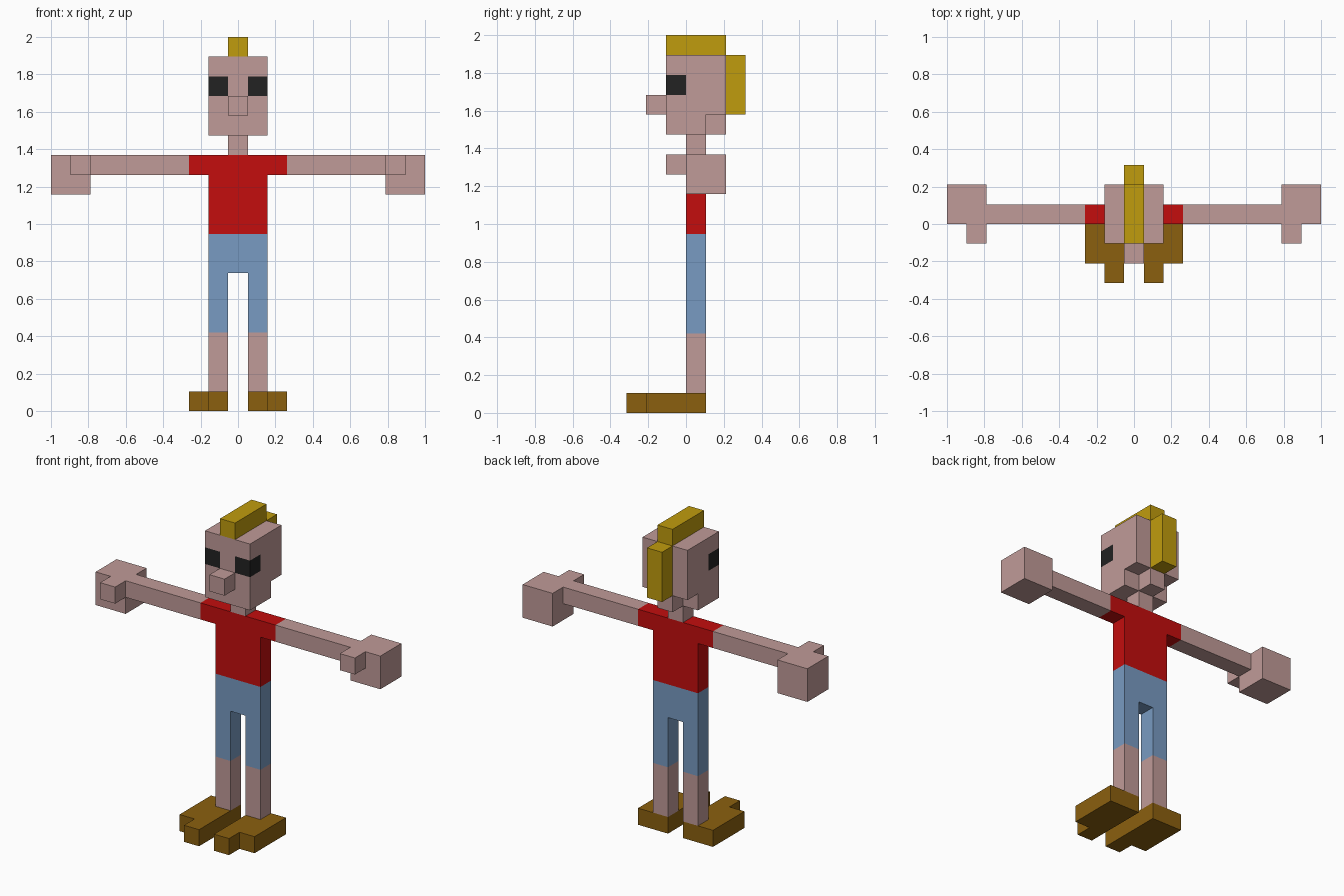
import bpy
import bmesh
from mathutils import Vector

cube = bpy.data.objects.get("Cube")
if cube:
    bpy.data.objects.remove(cube)

U = 2 / 19  # edge length of one block


def linear(c):
    c /= 255
    return c / 12.92 if c <= 0.04045 else ((c + 0.055) / 1.055) ** 2.4


def material(name, *rgb):
    mat = bpy.data.materials.new(name)
    colour = [linear(c) for c in rgb] + [1]
    mat.use_nodes = True
    mat.diffuse_color = colour
    bsdf = next(n for n in mat.node_tree.nodes if n.type == 'BSDF_PRINCIPLED')
    bsdf.inputs["Base Color"].default_value = colour
    bsdf.inputs["Roughness"].default_value = 0.8
    return mat


SKIN = material("skin", 192, 155, 152)
RED = material("red shirt", 195, 13, 13)
BLUE = material("blue denim", 120, 155, 194)
BROWN = material("brown leather", 139, 96, 15)
BLOND = material("blond hair", 192, 156, 13)
BLACK = material("eye black", 34, 34, 34)

cells = {}  # block position -> (part name, material)


def fill(part, mat, xs, ys, zs):
    """Fill a box of blocks; each range is (first, last), inclusive."""
    for x in range(xs[0], xs[1] + 1):
        for y in range(ys[0], ys[1] + 1):
            for z in range(zs[0], zs[1] + 1):
                cells[x, y, z] = (part, mat)


def fill_pair(part, mat, xs, ys, zs):
    """Fill a box on the left (+x) and its mirror image on the right."""
    fill("left_" + part, mat, xs, ys, zs)
    fill("right_" + part, mat, (-xs[1], -xs[0]), ys, zs)


# Shoes with an inner toe block
fill_pair("shoe", BROWN, (1, 2), (-2, 0), (0, 0))
fill_pair("shoe", BROWN, (1, 1), (-3, -3), (0, 0))

# Bare shins and cropped trousers
fill_pair("shin", SKIN, (1, 1), (0, 0), (1, 3))
for side in (-1, 1):
    fill("trousers", BLUE, (side, side), (0, 0), (4, 6))
fill("trousers", BLUE, (-1, 1), (0, 0), (7, 8))

# Shirt with short sleeves
fill("shirt", RED, (-1, 1), (0, 0), (9, 12))
fill("shirt", RED, (-2, 2), (0, 0), (12, 12))

# Outstretched arms, hands and thumbs
fill_pair("arm", SKIN, (3, 7), (0, 0), (12, 12))
fill_pair("hand", SKIN, (8, 9), (0, 1), (11, 12))
fill_pair("hand", SKIN, (8, 8), (-1, -1), (12, 12))

# Neck, jaw, nape, skull, nose
fill("neck", SKIN, (0, 0), (0, 0), (13, 13))
fill("head", SKIN, (-1, 1), (-1, 0), (14, 14))
fill("head", SKIN, (0, 0), (1, 1), (14, 14))
fill("head", SKIN, (-1, 1), (-1, 1), (15, 17))
fill("head", SKIN, (0, 0), (-2, -2), (15, 15))

# Eyes wrap the front corners of the head
for side in (-1, 1):
    fill("head", BLACK, (side, side), (-1, -1), (16, 16))

# Crest of hair over the top and down the back
fill("hair", BLOND, (0, 0), (-1, 1), (18, 18))
fill("hair", BLOND, (0, 0), (2, 2), (15, 17))


def build(part):
    """Make one part from the outer faces of its blocks."""
    mesh = bpy.data.meshes.new(part)
    bm = bmesh.new()
    mats = []
    for pos, (owner, mat) in cells.items():
        if owner != part:
            continue
        if mat not in mats:
            mats.append(mat)
            mesh.materials.append(mat)
        centre = Vector(pos) + Vector((0, 0.5, 0.5))
        for axis in range(3):
            for sign in (-1, 1):
                near = list(pos)
                near[axis] += sign
                if tuple(near) in cells:
                    continue
                n, a, b = Vector(), Vector(), Vector()
                n[axis] = sign / 2
                a[(axis + 1) % 3] = 0.5
                b[(axis + 2) % 3] = sign / 2
                corners = (n - a - b, n + a - b, n + a + b, n - a + b)
                face = bm.faces.new([bm.verts.new((centre + c) * U) for c in corners])
                face.material_index = mats.index(mat)
    bmesh.ops.remove_doubles(bm, verts=bm.verts[:], dist=U / 100)
    # Merge flat neighbouring faces of the same colour
    bmesh.ops.dissolve_limit(bm, angle_limit=0.01, verts=bm.verts[:],
                             edges=bm.edges[:], delimit={'MATERIAL'})
    bm.to_mesh(mesh)
    bm.free()
    obj = bpy.data.objects.new(part, mesh)
    bpy.context.scene.collection.objects.link(obj)


for part in dict.fromkeys(owner for owner, _ in cells.values()):
    build(part)
